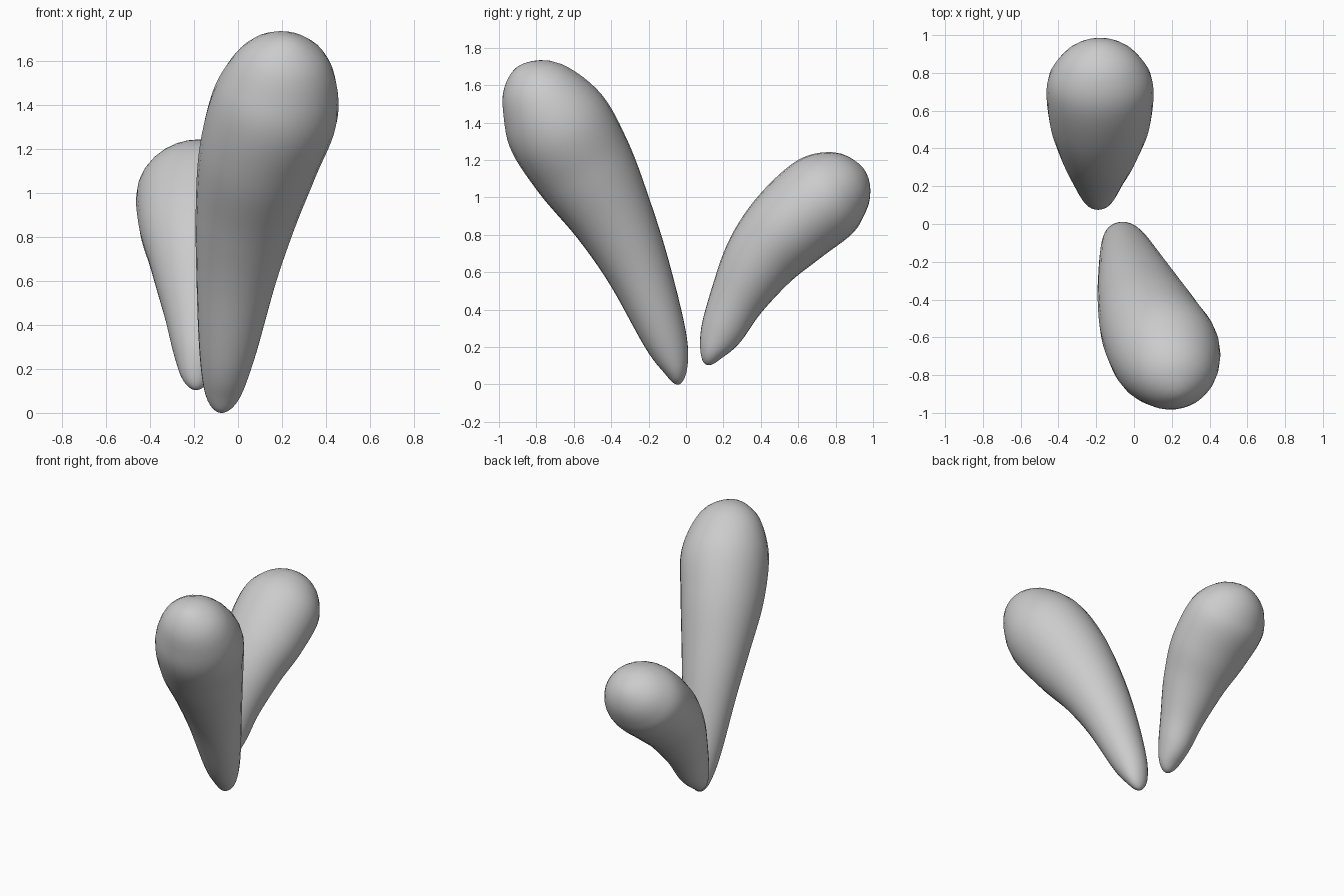
import bpy, bmesh, math
from mathutils import Vector

if "Cube" in bpy.data.objects:
    bpy.data.objects.remove(bpy.data.objects["Cube"])

SIDES = 28
STEPS = 6


def spline(p0, p1, p2, p3, t):
    return 0.5 * (2 * p1 + (p2 - p0) * t + (2 * p0 - 5 * p1 + 4 * p2 - p3) * t * t
                  + (3 * p1 - p0 - 3 * p2 + p3) * t ** 3)


def lobe(name, stations):
    """Sweep rounded sections (x, y, z, width radius, depth radius) along a bent path."""
    # squared radii give round ends when interpolated
    pts = [Vector((x, y, z, a * a, b * b)) for x, y, z, a, b in stations]
    pts = [2 * pts[0] - pts[1]] + pts + [2 * pts[-1] - pts[-2]]
    last = len(pts) - 4
    path = []
    for i in range(last + 1):
        for k in range(STEPS):
            t = k / STEPS
            if i == 0:
                t = t * t
            elif i == last:
                t = 1 - (1 - t) ** 2
            path.append(spline(*pts[i:i + 4], t))
    path.append(pts[-2])
    centres = [Vector(p[:3]) for p in path]

    bm = bmesh.new()
    rings = []
    for i in range(1, len(path) - 1):
        # steady direction near the ends
        tangent = (centres[min(i + 4, len(path) - 1)] - centres[max(i - 4, 0)]).normalized()
        u = (Vector((1, 0, 0)) - tangent * tangent.x).normalized()
        v = tangent.cross(u)
        a, b = (math.sqrt(max(q, 1e-6)) for q in path[i][3:5])
        rings.append([bm.verts.new(centres[i] + u * a * math.cos(w) + v * b * math.sin(w))
                      for w in (2 * math.pi * s / SIDES for s in range(SIDES))])
    start, end = bm.verts.new(centres[0]), bm.verts.new(centres[-1])
    for s in range(SIDES):
        n = (s + 1) % SIDES
        bm.faces.new((start, rings[0][n], rings[0][s]))
        bm.faces.new((end, rings[-1][s], rings[-1][n]))
        for r, q in zip(rings, rings[1:]):
            bm.faces.new((r[s], r[n], q[n], q[s]))
    bmesh.ops.recalc_face_normals(bm, faces=bm.faces)
    for f in bm.faces:
        f.smooth = True
    mesh = bpy.data.meshes.new(name)
    bm.to_mesh(mesh)
    bm.free()
    bpy.context.collection.objects.link(bpy.data.objects.new(name, mesh))


# Tall lobe leaning to the front
lobe("tall_front_lobe", [
    (-0.08, -0.04, 0.00, 0, 0),
    (-0.07, -0.055, 0.08, 0.08, 0.065),
    (-0.052, -0.11, 0.24, 0.122, 0.117),
    (-0.01, -0.25, 0.60, 0.18, 0.17),
    (0.035, -0.39, 0.89, 0.23, 0.22),
    (0.095, -0.55, 1.165, 0.275, 0.275),
    (0.17, -0.69, 1.395, 0.29, 0.285),
    (0.21, -0.82, 1.58, 0.22, 0.205),
    (0.23, -0.92, 1.68, 0, 0),
])

# Short lobe leaning to the back
lobe("short_back_lobe", [
    (-0.19, 0.11, 0.105, 0, 0),
    (-0.19, 0.135, 0.17, 0.07, 0.065),
    (-0.19, 0.19, 0.28, 0.105, 0.115),
    (-0.19, 0.275, 0.46, 0.15, 0.15),
    (-0.185, 0.40, 0.67, 0.215, 0.2),
    (-0.18, 0.555, 0.845, 0.27, 0.235),
    (-0.18, 0.74, 1.0, 0.28, 0.245),
    (-0.18, 0.87, 1.08, 0.21, 0.185),
    (-0.18, 0.965, 1.13, 0, 0),
])
